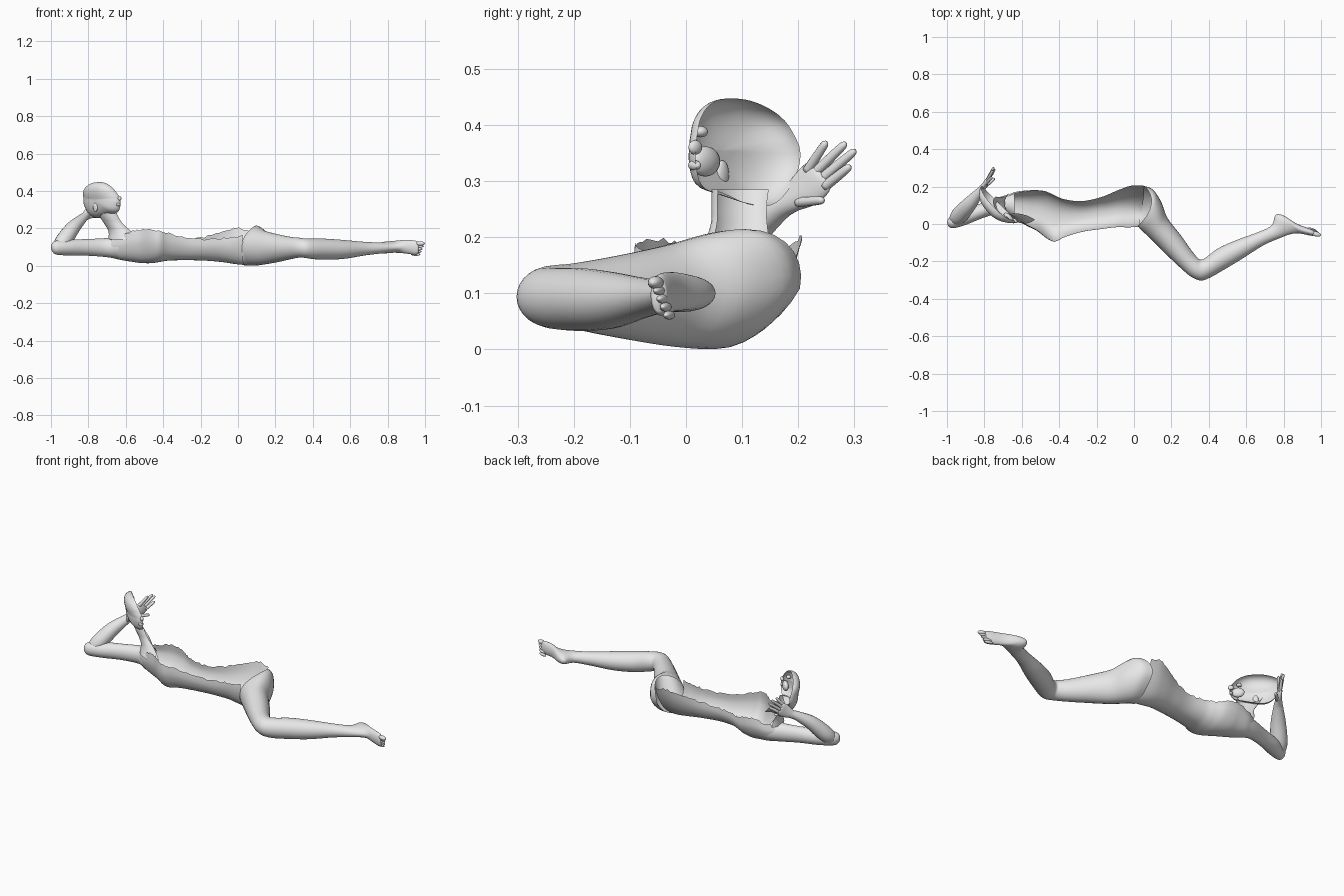
import bpy, bmesh, math, random
from mathutils import Vector

random.seed(4)
SKIN = bpy.data.materials.new("plain grey")
SKIN.diffuse_color = (0.8, 0.8, 0.8, 1)
SHEAR = 0.055  # slant of the hip cross-section


def smooth_path(rows, n, closed=False):
    """Catmull-Rom interpolation of rows of numbers."""
    out, m = [], len(rows)
    pick = (lambda i: rows[i % m]) if closed else (lambda i: rows[max(0, min(m - 1, i))])
    for i in range(m if closed else m - 1):
        p = [pick(i + k) for k in (-1, 0, 1, 2)]
        for j in range(n):
            t = j / n
            out.append([0.5 * (2 * b + (c - a) * t + (2 * a - 5 * b + 4 * c - d) * t * t
                               + (3 * b - a - 3 * c + d) * t ** 3) for a, b, c, d in zip(*p)])
    if not closed:
        out.append(list(rows[-1]))
    return out


def loft(name, rings, closed=True, cap_start=False, cap_end=False):
    """Skin a list of point rings, with the faces pointing outward."""
    bm = bmesh.new()
    vs = [[bm.verts.new(p) for p in r] for r in rings]
    k, score = len(rings[0]), 0
    for r0, r1 in zip(vs, vs[1:]):
        mid = (r0[0].co + r0[k // 2].co) / 2 if closed else (r0[0].co + r0[-1].co) / 2
        for i in range(k if closed else k - 1):
            j = (i + 1) % k
            f = bm.faces.new((r0[i], r0[j], r1[j], r1[i]))
            f.normal_update()
            score += f.normal.dot(f.calc_center_median() - mid) * f.calc_area()
    if cap_start:
        bm.faces.new(vs[0][::-1])
    if cap_end:
        bm.faces.new(vs[-1])
    if score < 0:
        bmesh.ops.reverse_faces(bm, faces=bm.faces)
    return finish(name, bm)


def finish(name, bm):
    me = bpy.data.meshes.new(name)
    bm.to_mesh(me)
    bm.free()
    me.materials.append(SKIN)
    for p in me.polygons:
        p.use_smooth = True
    ob = bpy.data.objects.new(name, me)
    bpy.context.collection.objects.link(ob)
    return ob


def limb(name, rows, n=4, k=28, hip=False, **caps):
    """Rows: front edge x y, back edge x y, low z, high z. A hip start is slanted and bulges on top."""
    rings = []
    for q, (ax, ay, bx, by, lo, hi) in enumerate(smooth_path(rows, n)):
        ring = []
        push = 0.06 * max(0, 1 - q / (3 * n)) if hip else 0
        shear = SHEAR * max(0, 1 - q / (4 * n)) if hip else 0
        for i in range(k):
            t = 2 * math.pi * i / k
            c, s = (1 + math.cos(t)) / 2, math.sin(t)
            slant = shear * s * (0.3 + 0.7 * c) * (0.4 if s > 0 else 1)
            ring.append(Vector((ax + (bx - ax) * c + push * max(0, s) ** 2,
                                ay + (by - ay) * c + slant, (lo + hi) / 2 + (hi - lo) / 2 * s)))
        rings.append(ring)
    return loft(name, rings, **caps)


def tube(name, rows, n=4, k=16):
    """Rows: centre x y z, side radius, upward radius."""
    rows = smooth_path(rows, n)
    pts = [Vector(r[:3]) for r in rows]
    rings = []
    for i, r in enumerate(rows):
        d = (pts[min(i + 1, len(pts) - 1)] - pts[max(i - 1, 0)]).normalized()
        side = d.cross(Vector((0, 0, 1))).normalized()
        up = side.cross(d)
        rings.append([pts[i] + side * r[3] * math.cos(2 * math.pi * j / k)
                      + up * r[4] * math.sin(2 * math.pi * j / k) for j in range(k)])
    return loft(name, rings, cap_start=True, cap_end=True)


def blob(name, loc, size, turn=0.0):
    bm = bmesh.new()
    bmesh.ops.create_uvsphere(bm, u_segments=16, v_segments=10, radius=1)
    ob = finish(name, bm)
    ob.location, ob.scale, ob.rotation_euler = loc, size, (0, 0, turn)
    return ob


# Torso: open trough. Rows: front x y, back x y, bottom z, front rim z, back rim z
torso = [
    (-0.68, 0.055, -0.68, 0.155, 0.044, 0.143, 0.143),
    (-0.63, 0.02, -0.63, 0.175, 0.032, 0.155, 0.15),
    (-0.57, -0.015, -0.57, 0.183, 0.022, 0.185, 0.165),
    (-0.52, -0.04, -0.52, 0.185, 0.015, 0.195, 0.163),
    (-0.46, -0.085, -0.47, 0.178, 0.014, 0.193, 0.15),
    (-0.42, -0.097, -0.42, 0.155, 0.02, 0.188, 0.14),
    (-0.37, -0.073, -0.37, 0.135, 0.028, 0.175, 0.138),
    (-0.28, -0.045, -0.28, 0.125, 0.03, 0.152, 0.14),
    (-0.18, -0.03, -0.18, 0.145, 0.028, 0.14, 0.155),
    (-0.09, -0.018, -0.08, 0.185, 0.02, 0.148, 0.185),
    (-0.03, -0.018, -0.01, 0.207, 0.01, 0.155, 0.203),
    (0.025, -0.013, 0.055, 0.204, 0.004, 0.165, 0.19),
]
stations = smooth_path(torso, 5)
rings = []
for q, (ax, ay, bx, by, lo, hf, hb) in enumerate(stations):
    ring = []
    w = q / (len(stations) - 1)
    jag = [random.uniform(-0.006, 0.005) * (w < 0.97) for _ in range(2)]
    power = 0.84 + 0.16 * w ** 3
    shear = SHEAR * max(0, (w - 0.72) / 0.28)
    for i in range(33):
        t = math.pi * i / 32
        cs, s = math.cos(t), math.sin(t) ** power
        c = (1 + math.copysign(abs(cs) ** power, cs)) / 2
        rim = hf + (hb - hf) * c + (jag[0] if i == 0 else jag[1] if i == 32 else 0)
        curl = 0.012 * (1 - w) * max(0, 1 - 3 * s) * (1 if c < 0.5 else -1)  # rim leans inward
        ring.append(Vector((ax + (bx - ax) * c, ay + (by - ay) * c + curl - shear * s * (0.3 + 0.7 * c),
                            lo + (rim - lo) * (1 - s))))
    rings.append(ring)
loft("torso", rings, closed=False)

# Bent leg running from the buttock into the foot
limb("leg", [
    (0.02, -0.012, 0.045, 0.203, 0.003, 0.214),
    (0.028, -0.02, 0.10, 0.183, 0.001, 0.214),
    (0.04, -0.033, 0.147, 0.115, 0.001, 0.207),
    (0.10, -0.09, 0.18, 0.03, 0.007, 0.187),
    (0.18, -0.17, 0.25, -0.06, 0.02, 0.168),
    (0.26, -0.245, 0.31, -0.145, 0.036, 0.154),
    (0.31, -0.285, 0.345, -0.185, 0.044, 0.15),
    (0.36, -0.302, 0.362, -0.19, 0.042, 0.146),
    (0.41, -0.285, 0.39, -0.175, 0.036, 0.145),
    (0.48, -0.245, 0.45, -0.13, 0.033, 0.145),
    (0.58, -0.185, 0.55, -0.085, 0.037, 0.138),
    (0.69, -0.115, 0.66, -0.045, 0.055, 0.128),
    (0.78, -0.075, 0.735, -0.008, 0.065, 0.125),
    (0.835, -0.055, 0.757, 0.048, 0.067, 0.13),
    (0.87, -0.05, 0.80, 0.045, 0.07, 0.133),
    (0.90, -0.053, 0.87, 0.002, 0.067, 0.138),
    (0.95, -0.063, 0.94, -0.025, 0.06, 0.135),
    (0.965, -0.06, 0.962, -0.035, 0.066, 0.127),
], hip=True, cap_end=True)
for i in range(5):
    big = 1.45 if i == 0 else 1.0
    blob("toe", (0.974 - 0.006 * i, -0.054 + 0.006 * i, 0.119 - 0.0145 * i),
         (0.026, 0.009 * big, 0.008 * big), -0.25)

# Upper arm
limb("upper_arm", [
    (-0.64, 0.03, -0.64, 0.165, 0.035, 0.152),
    (-0.70, 0.06, -0.70, 0.15, 0.046, 0.148),
    (-0.80, 0.035, -0.80, 0.115, 0.054, 0.143),
    (-0.90, -0.005, -0.90, 0.085, 0.055, 0.14),
    (-0.965, -0.022, -0.975, 0.045, 0.06, 0.135),
    (-0.99, -0.014, -0.994, 0.026, 0.075, 0.122),
    (-0.998, 0.0, -1.0, 0.012, 0.09, 0.108),
], cap_end=True)

# Forearm running into the palm
tube("forearm", [
    (-0.963, 0.015, 0.095, 0.03, 0.03), (-0.935, 0.045, 0.13, 0.045, 0.043),
    (-0.885, 0.10, 0.20, 0.04, 0.038), (-0.837, 0.157, 0.248, 0.027, 0.026),
    (-0.815, 0.185, 0.266, 0.02, 0.024), (-0.795, 0.215, 0.288, 0.014, 0.035),
    (-0.782, 0.237, 0.308, 0.011, 0.034), (-0.778, 0.243, 0.314, 0.006, 0.025),
])
for a, b in [
    ((-0.792, 0.216, 0.318), (-0.76, 0.25, 0.37)),
    ((-0.786, 0.230, 0.315), (-0.755, 0.285, 0.368)),
    ((-0.780, 0.243, 0.305), (-0.75, 0.302, 0.355)),
    ((-0.775, 0.247, 0.290), (-0.745, 0.293, 0.327)),
    ((-0.795, 0.200, 0.262), (-0.745, 0.245, 0.266)),
]:
    a, b = Vector(a), Vector(b)
    tube("finger", [(*a.lerp(b, t), r, r) for t, r in
                    ((0, 0.009), (0.5, 0.0085), (0.9, 0.007), (1, 0.003))], k=10)

# Head: half shell, open on its inner side. Axes: face forward and sideways
FWD, OUT = Vector((0.707, -0.707, 0)), Vector((-0.707, -0.707, 0))
MID = Vector((-0.715, 0.105, 0))


def on_head(s, d, z):
    return MID + FWD * s + OUT * d + Vector((0, 0, z))


profile = [(-0.014, 0.447), (0.03, 0.445), (0.065, 0.432), (0.092, 0.41), (0.106, 0.39),
           (0.12, 0.365), (0.124, 0.335), (0.108, 0.292), (0.055, 0.275), (-0.05, 0.255),
           (-0.105, 0.28), (-0.139, 0.335), (-0.13, 0.39), (-0.105, 0.42), (-0.06, 0.44)]
outline = smooth_path(profile, 4, closed=True)
rings = []
for i in range(13):
    t = math.pi / 2 * i / 12
    c = max(math.cos(t) ** 0.85, 0.01)
    # the open edge slants outward toward the crown
    rings.append([on_head(-0.01 + (s + 0.01) * c,
                          0.4 * max(0, z - 0.36) * c + 0.066 * math.sin(t),
                          0.355 + (z - 0.355) * c) for s, z in outline])
loft("head", rings, cap_end=True)

# Face details, mouth cavity and ear
blob("nose", on_head(0.119, 0.006, 0.36), (0.015, 0.009, 0.013), -math.pi / 4)
blob("lips", on_head(0.117, 0.01, 0.328), (0.009, 0.014, 0.009), -math.pi / 4)
blob("mouth_cavity", on_head(0.082, 0.018, 0.335), (0.034, 0.017, 0.027), -math.pi / 4)
blob("eye", on_head(0.078, 0.034, 0.388), (0.014, 0.013, 0.01), -math.pi / 4)
blob("ear", on_head(-0.005, 0.062, 0.312), (0.015, 0.008, 0.025), -math.pi / 4)

# Neck: half shell. Rows: centre x y z, half length, depth
rings = []
for x, y, z, half, deep in smooth_path([
        (-0.60, 0.095, 0.14, 0.1, 0.085), (-0.625, 0.098, 0.185, 0.075, 0.06),
        (-0.66, 0.10, 0.225, 0.063, 0.047), (-0.68, 0.10, 0.255, 0.062, 0.046),
        (-0.695, 0.102, 0.285, 0.064, 0.048)], 4):
    rings.append([Vector((x, y, z)) + FWD * half * math.cos(math.pi * i / 16)
                  + OUT * deep * math.sin(math.pi * i / 16) for i in range(17)])
loft("neck", rings, closed=False)
